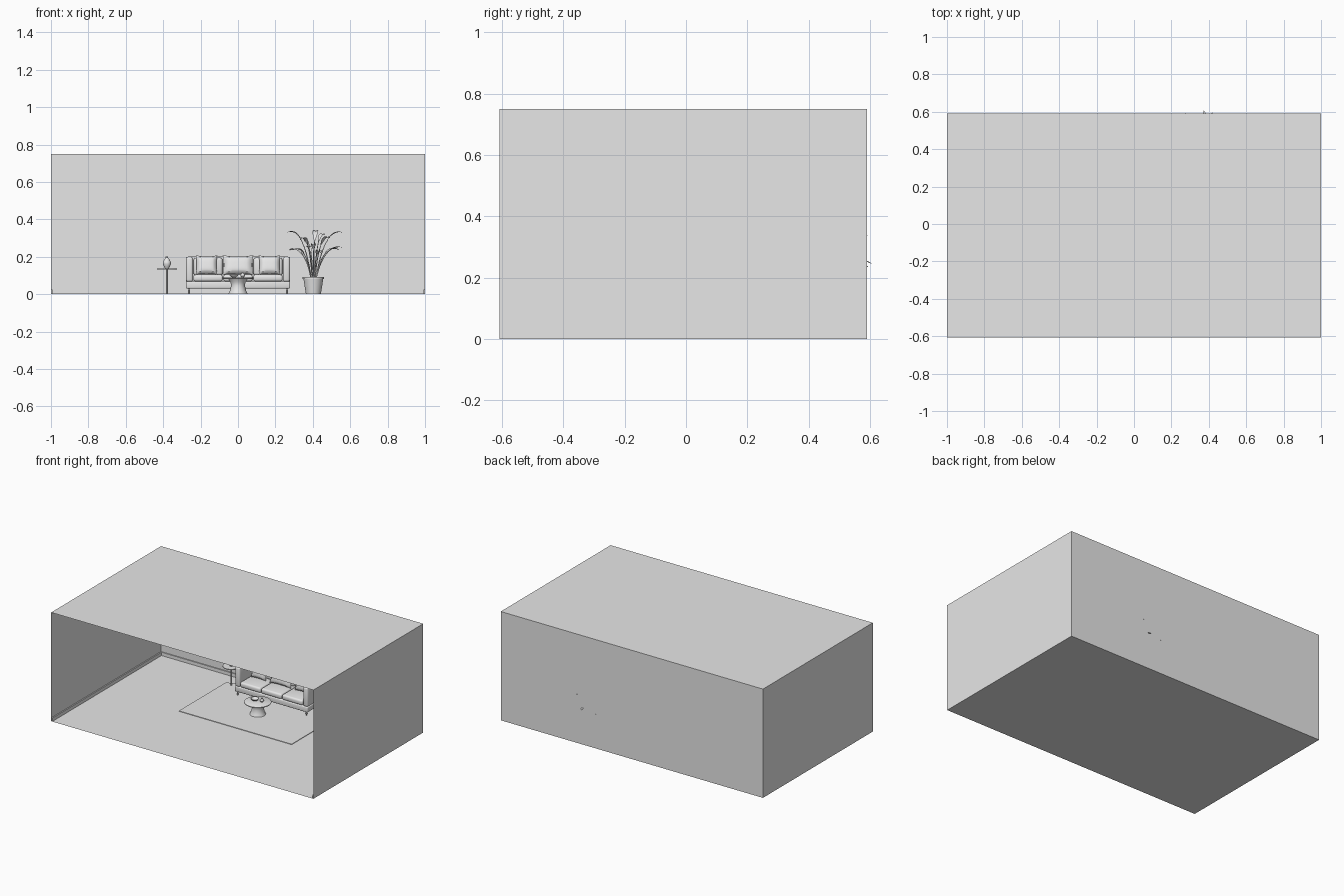
import bpy, bmesh, math
from mathutils import Vector, Matrix

if "Cube" in bpy.data.objects:
    bpy.data.objects.remove(bpy.data.objects["Cube"])

grey = bpy.data.materials.new("plain_grey")
grey.diffuse_color = (0.8, 0.8, 0.8, 1)
grey.use_nodes = True
grey.node_tree.nodes["Principled BSDF"].inputs["Base Color"].default_value = grey.diffuse_color


def finish(name, bm, smooth=True):
    me = bpy.data.meshes.new(name)
    bm.to_mesh(me)
    bm.free()
    ob = bpy.data.objects.new(name, me)
    me.materials.append(grey)
    bpy.context.collection.objects.link(ob)
    if smooth:
        bpy.ops.object.select_all(action='DESELECT')
        ob.select_set(True)
        bpy.context.view_layer.objects.active = ob
        bpy.ops.object.shade_smooth_by_angle(angle=math.radians(40))
    return ob


def box(name, x0, x1, y0, y1, z0, z1, bevel=0.0):
    bm = bmesh.new()
    bmesh.ops.create_cube(bm, size=1)
    for v in bm.verts:
        v.co = ((x0 + x1) / 2 + v.co.x * (x1 - x0),
                (y0 + y1) / 2 + v.co.y * (y1 - y0),
                (z0 + z1) / 2 + v.co.z * (z1 - z0))
    if bevel:
        bmesh.ops.bevel(bm, geom=bm.edges[:], offset=bevel, segments=3,
                        profile=0.5, affect='EDGES')
    return finish(name, bm, bevel > 0)


def lathe(name, profile, x, y, n=32):
    """Spin (radius, height) points about a vertical axis."""
    bm = bmesh.new()
    rings = []
    for r, z in profile:
        rings.append([bm.verts.new((x + r * math.cos(2 * math.pi * i / n),
                                    y + r * math.sin(2 * math.pi * i / n), z))
                      for i in range(n)])
    for a, b in zip(rings, rings[1:]):
        for i in range(n):
            j = (i + 1) % n
            bm.faces.new((a[i], a[j], b[j], b[i]))
    bm.faces.new(rings[0][::-1])
    bm.faces.new(rings[-1])
    return finish(name, bm)


def pillow(name, x, y, z, w, h, thick, tilt):
    """Square cushion, plump in the middle and pinched at the seam."""
    bm = bmesh.new()
    n = 10
    for side in (-1, 1):
        grid = []
        for i in range(n + 1):
            row = []
            for j in range(n + 1):
                u, v = 2 * i / n - 1, 2 * j / n - 1
                puff = ((1 - u ** 4) * (1 - v ** 4)) ** 0.5
                px = u * w / 2 * (1 - 0.08 * (1 - v * v))
                pz = v * h / 2 * (1 - 0.08 * (1 - u * u))
                row.append(bm.verts.new((px, side * thick / 2 * puff, pz)))
            grid.append(row)
        for i in range(n):
            for j in range(n):
                f = [grid[i][j], grid[i + 1][j], grid[i + 1][j + 1], grid[i][j + 1]]
                bm.faces.new(f if side < 0 else f[::-1])
    bmesh.ops.remove_doubles(bm, verts=bm.verts[:], dist=1e-5)
    m = Matrix.Translation((x, y, z)) @ Matrix.Rotation(math.radians(tilt), 4, 'X')
    bmesh.ops.transform(bm, matrix=m, verts=bm.verts[:])
    return finish(name, bm)


# Room shell, open at the front
X, Y0, Y1, H = 1.0, -0.607, 0.59, 0.75
bm = bmesh.new()
bmesh.ops.create_cube(bm, size=1)
for v in bm.verts:
    v.co = (v.co.x * 2 * X, Y1 if v.co.y > 0 else Y0, H if v.co.z > 0 else 0)
bm.normal_update()
bmesh.ops.delete(bm, geom=[f for f in bm.faces if f.normal.y < -0.5],
                 context='FACES_ONLY')
finish("room_shell", bm, False)

# Skirting boards
box("skirting_back", -0.992, 0.992, 0.582, 0.589, 0.001, 0.024)
for s, side in ((-1, "left"), (1, "right")):
    xs = sorted((s * 0.991, s * 0.999))
    box("skirting_" + side, xs[0], xs[1], Y0 + 0.001, 0.589, 0.001, 0.024)

# Rug
box("rug", -0.43, 0.43, -0.03, 0.49, 0.0005, 0.004)

# Sofa
box("sofa_base", -0.278, 0.278, 0.36, 0.57, 0.03, 0.068, 0.006)
box("sofa_back", -0.278, 0.278, 0.535, 0.573, 0.06, 0.2, 0.01)
for s, side in ((-1, "left"), (1, "right")):
    xs = sorted((s * 0.24, s * 0.278))
    box("sofa_arm_" + side, xs[0], xs[1], 0.36, 0.565, 0.066, 0.2, 0.012)
    for y, end in ((0.372, "front"), (0.555, "back")):
        lathe("sofa_leg_%s_%s" % (end, side), [(0.004, 0.002), (0.006, 0.032)],
              s * 0.262, y, 12)
for i in range(3):
    x = (i - 1) * 0.16
    box("seat_cushion_%d" % (i + 1), x - 0.079, x + 0.079, 0.358, 0.54,
        0.068, 0.104, 0.012)
    box("back_cushion_%d" % (i + 1), x - 0.078, x + 0.078, 0.497, 0.54,
        0.1, 0.195, 0.014)
for i, (x, w) in enumerate(((-0.168, 0.115), (0, 0.165), (0.168, 0.115))):
    pillow("throw_pillow_%d" % (i + 1), x, 0.475, 0.156, w, 0.105, 0.045, -14)

# Coffee table with a bowl and a small vase
lathe("coffee_table_base", [(0.05, 0.004), (0.043, 0.02), (0.037, 0.045),
                            (0.04, 0.065), (0.052, 0.083)], 0, 0.216)
lathe("coffee_table_top", [(0.08, 0.08), (0.085, 0.083), (0.085, 0.088),
                           (0.082, 0.09)], 0, 0.216, 48)
lathe("bowl", [(0.01, 0.09), (0.02, 0.096), (0.026, 0.106), (0.024, 0.106),
               (0.017, 0.098), (0.006, 0.094)], -0.022, 0.215, 24)
lathe("small_vase", [(0.007, 0.09), (0.012, 0.097), (0.011, 0.105),
                     (0.005, 0.112), (0.006, 0.116)], 0.025, 0.225, 20)

# Side table with a vase
lathe("side_table_base", [(0.034, 0.001), (0.034, 0.004)], -0.38, 0.47)
lathe("side_table_stem", [(0.005, 0.003), (0.005, 0.134)], -0.38, 0.47, 16)
lathe("side_table_top", [(0.054, 0.132), (0.054, 0.137)], -0.38, 0.47, 40)
lathe("tall_vase", [(0.01, 0.137), (0.015, 0.146), (0.022, 0.162), (0.021, 0.172),
                    (0.012, 0.188), (0.006, 0.195), (0.007, 0.201)], -0.38, 0.47, 24)

# Plant pot
PX, PY = 0.403, 0.45
lathe("plant_pot", [(0.04, 0.001), (0.053, 0.082), (0.057, 0.082), (0.057, 0.091),
                    (0.051, 0.091), (0.049, 0.08)], PX, PY)

# Arching leaves: sideways reach, depth reach, peak height, tip height
leaves = [(-0.14, 0.04, 0.345, 0.33), (-0.13, 0.143, 0.255, 0.235),
          (-0.11, -0.07, 0.26, 0.235), (-0.07, -0.12, 0.33, 0.29),
          (-0.03, 0.157, 0.28, 0.245), (0.00, -0.10, 0.30, 0.255),
          (0.015, 0.145, 0.345, 0.335), (0.04, -0.14, 0.26, 0.22),
          (0.06, 0.06, 0.34, 0.315), (0.09, -0.09, 0.32, 0.30),
          (0.155, 0.02, 0.335, 0.33), (0.155, -0.03, 0.255, 0.25),
          (0.14, 0.09, 0.265, 0.235), (-0.05, 0.03, 0.30, 0.28)]
for k, (dx, dy, peak, tip) in enumerate(leaves):
    start = Vector((PX + dx * 0.08, PY + dy * 0.08, 0.075))
    bend = Vector((PX + dx * 0.35, PY + dy * 0.35, peak * 1.08 - 0.01))
    end = Vector((PX + dx, PY + dy, tip))
    side = Vector((-dy, dx, 0)).normalized()

    def curve(t):
        return start * (1 - t) ** 2 + bend * 2 * t * (1 - t) + end * t * t

    bm = bmesh.new()
    # blade, slightly folded along the midrib
    rows = []
    for i in range(11):
        t = 0.5 + 0.5 * i / 10
        w = 0.014 * math.sin(math.pi * min(1, 0.04 + 0.95 * i / 10)) ** 0.8
        c = curve(t)
        up = Vector((0, 0, w * 0.35))
        rows.append([bm.verts.new(p) for p in (c - side * w + up, c, c + side * w + up)])
    for a, b in zip(rows, rows[1:]):
        for j in (0, 1):
            bm.faces.new((a[j], a[j + 1], b[j + 1], b[j]))
    # stem, a thin tapering tube
    rings = []
    for i in range(9):
        t = 0.56 * i / 8
        d = (curve(t + 0.02) - curve(t)).normalized()
        other = d.cross(side)
        r = 0.0035 - 0.0018 * i / 8
        rings.append([bm.verts.new(curve(t) + side * r * math.cos(q * math.pi / 3)
                                   + other * r * math.sin(q * math.pi / 3))
                      for q in range(6)])
    for a, b in zip(rings, rings[1:]):
        for j in range(6):
            bm.faces.new((a[j], a[(j + 1) % 6], b[(j + 1) % 6], b[j]))
    finish("plant_leaf_%d" % (k + 1), bm)
